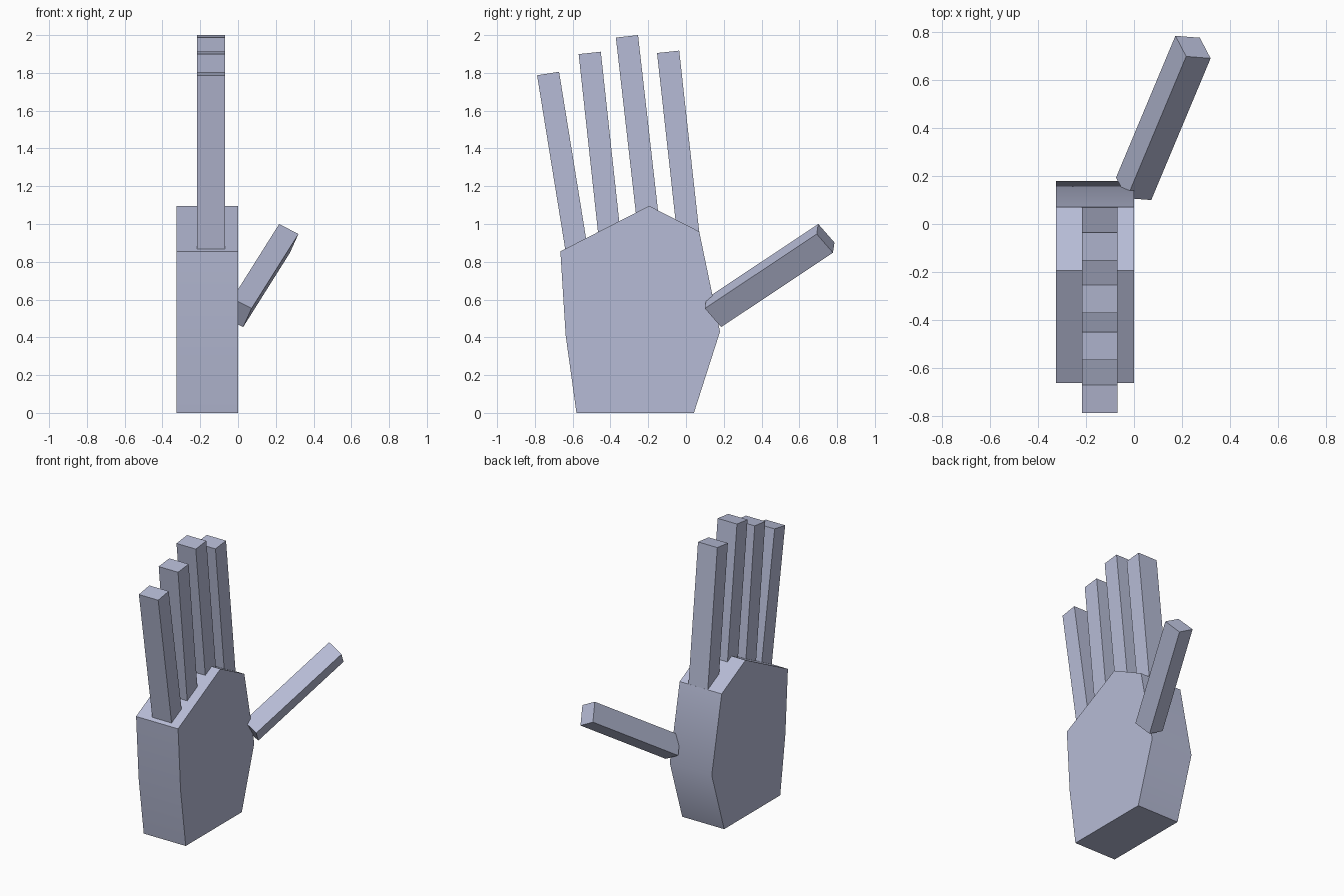
import bpy, math
from mathutils import Vector

if "Cube" in bpy.data.objects:
    bpy.data.objects.remove(bpy.data.objects["Cube"], do_unlink=True)

# One pale blue-grey material for the whole hand
COLOUR = (0.47, 0.50, 0.67, 1.0)
mat = bpy.data.materials.new("pale_blue_grey")
mat.use_nodes = True
mat.diffuse_color = COLOUR
mat.node_tree.nodes["Principled BSDF"].inputs["Base Color"].default_value = COLOUR


def prism(name, base, offset):
    """Solid made by sweeping a polygon along an offset vector."""
    base = [Vector(p) for p in base]
    n = len(base)
    verts = base + [p + Vector(offset) for p in base]
    faces = [tuple(reversed(range(n))), tuple(range(n, 2 * n))]
    faces += [(i, (i + 1) % n, n + (i + 1) % n, n + i) for i in range(n)]
    mesh = bpy.data.meshes.new(name)
    mesh.from_pydata(verts, [], faces)
    mesh.materials.append(mat)
    obj = bpy.data.objects.new(name, mesh)
    bpy.context.collection.objects.link(obj)
    return obj


# Palm: side outline (y, z) swept across its thickness
outline = [(-0.58, 0), (0.042, 0), (0.18, 0.43), (0.07, 0.96),
           (-0.195, 1.096), (-0.665, 0.855), (-0.637, 0.41)]
palm = prism("palm", [(-0.326, y, z) for y, z in outline], (0.326, 0, 0))

# Fingers: tip corner nearest the thumb (y, z), lean in degrees, length
fingers = {
    "little_finger": (-0.672, 1.806, 9.2, 0.98),
    "ring_finger": (-0.451, 1.912, 6.2, 1.00),
    "middle_finger": (-0.254, 2.0, 6.5, 1.00),
    "index_finger": (-0.036, 1.918, 6.3, 0.98),
}
for name, (y, z, lean, length) in fingers.items():
    a = math.radians(lean)
    across = Vector((0, -math.cos(a), -math.sin(a))) * 0.118
    down = Vector((0, math.sin(a), -math.cos(a))) * length
    tip = Vector((-0.218, y, z))
    prism(name, [tip, tip + across, tip + across + down, tip + down], (0.15, 0, 0))

# Thumb: square end swept outward from the side of the palm
prism("thumb",
      [(-0.03, 0.108, 0.606), (0.072, 0.10, 0.553), (0.027, 0.186, 0.454), (-0.075, 0.194, 0.508)],
      (0.248, 0.592, 0.394))

# Consistent outward normals on every part
for obj in bpy.context.collection.objects:
    if obj.type == 'MESH' and mat.name in obj.data.materials:
        bpy.ops.object.select_all(action='DESELECT')
        obj.select_set(True)
        bpy.context.view_layer.objects.active = obj
        bpy.ops.object.mode_set(mode='EDIT')
        bpy.ops.mesh.select_all(action='SELECT')
        bpy.ops.mesh.normals_make_consistent(inside=False)
        bpy.ops.object.mode_set(mode='OBJECT')

# Soft fold along the palm's edges, crisp elsewhere
bpy.ops.object.select_all(action='DESELECT')
palm.select_set(True)
bpy.context.view_layer.objects.active = palm
bpy.ops.object.shade_smooth_by_angle(angle=math.radians(35))
